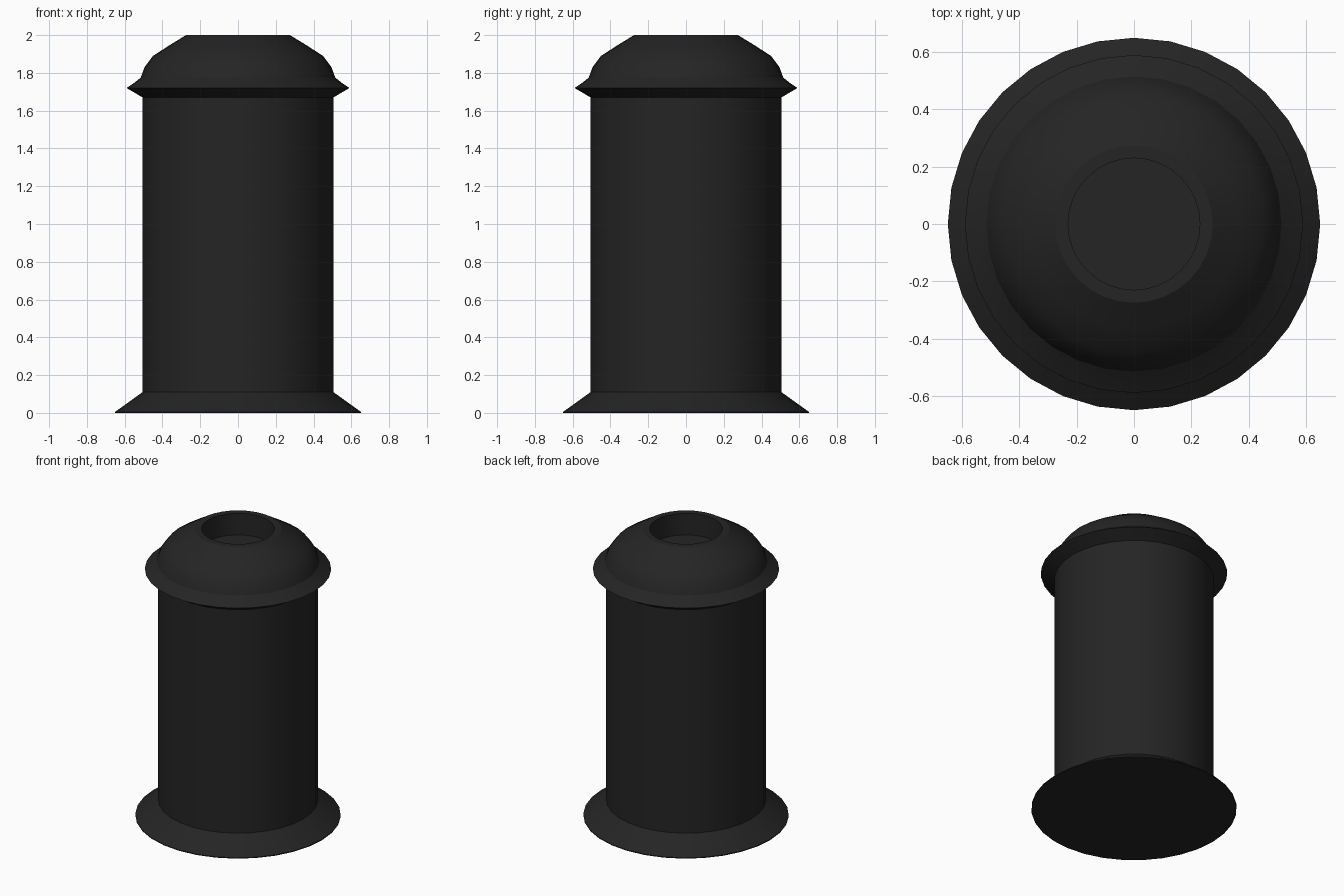
import bpy
import bmesh
import math

SIDES = 32

cube = bpy.data.objects.get("Cube")
if cube:
    bpy.data.objects.remove(cube, do_unlink=True)

black = bpy.data.materials.new("soft black")
black.use_nodes = True
colour = (0.018, 0.018, 0.018, 1)
black.diffuse_color = colour
bsdf = black.node_tree.nodes["Principled BSDF"]
bsdf.inputs["Base Color"].default_value = colour
bsdf.inputs["Roughness"].default_value = 0.7


def lathe(name, profile, cap_start=False, cap_end=False):
    """Turn a (radius, height) profile around z, closing its ends on request."""
    bm = bmesh.new()
    rings = []
    for radius, z in profile:
        angles = [math.tau * i / SIDES for i in range(SIDES)]
        rings.append([bm.verts.new((radius * math.cos(a), radius * math.sin(a), z))
                      for a in angles])
    for low, high in zip(rings, rings[1:]):
        for i in range(SIDES):
            j = (i + 1) % SIDES
            bm.faces.new((low[i], low[j], high[j], high[i]))
    if cap_start:
        bm.faces.new(rings[0][::-1])
    if cap_end:
        bm.faces.new(rings[-1])
    mesh = bpy.data.meshes.new(name)
    bm.to_mesh(mesh)
    bm.free()
    mesh.materials.append(black)
    obj = bpy.data.objects.new(name, mesh)
    bpy.context.collection.objects.link(obj)
    bpy.ops.object.select_all(action="DESELECT")
    obj.select_set(True)
    bpy.context.view_layer.objects.active = obj
    bpy.ops.object.shade_smooth_by_angle(angle=math.radians(31))
    return obj


# Flared foot with a closed underside
lathe("flared_base", [(0.65, 0), (0.65, 0.006), (0.505, 0.11)], cap_start=True)

# Straight column
lathe("column", [(0.505, 0.11), (0.505, 1.67)])

# Domed cap: flange, dome, flat rim and a blind hole in the top
lathe("domed_cap", [
    (0.505, 1.67), (0.59, 1.72), (0.55, 1.747), (0.515, 1.775),
    (0.495, 1.83), (0.45, 1.89), (0.365, 1.945), (0.275, 2.0),
    (0.23, 2.0), (0.23, 1.85),
], cap_end=True)
